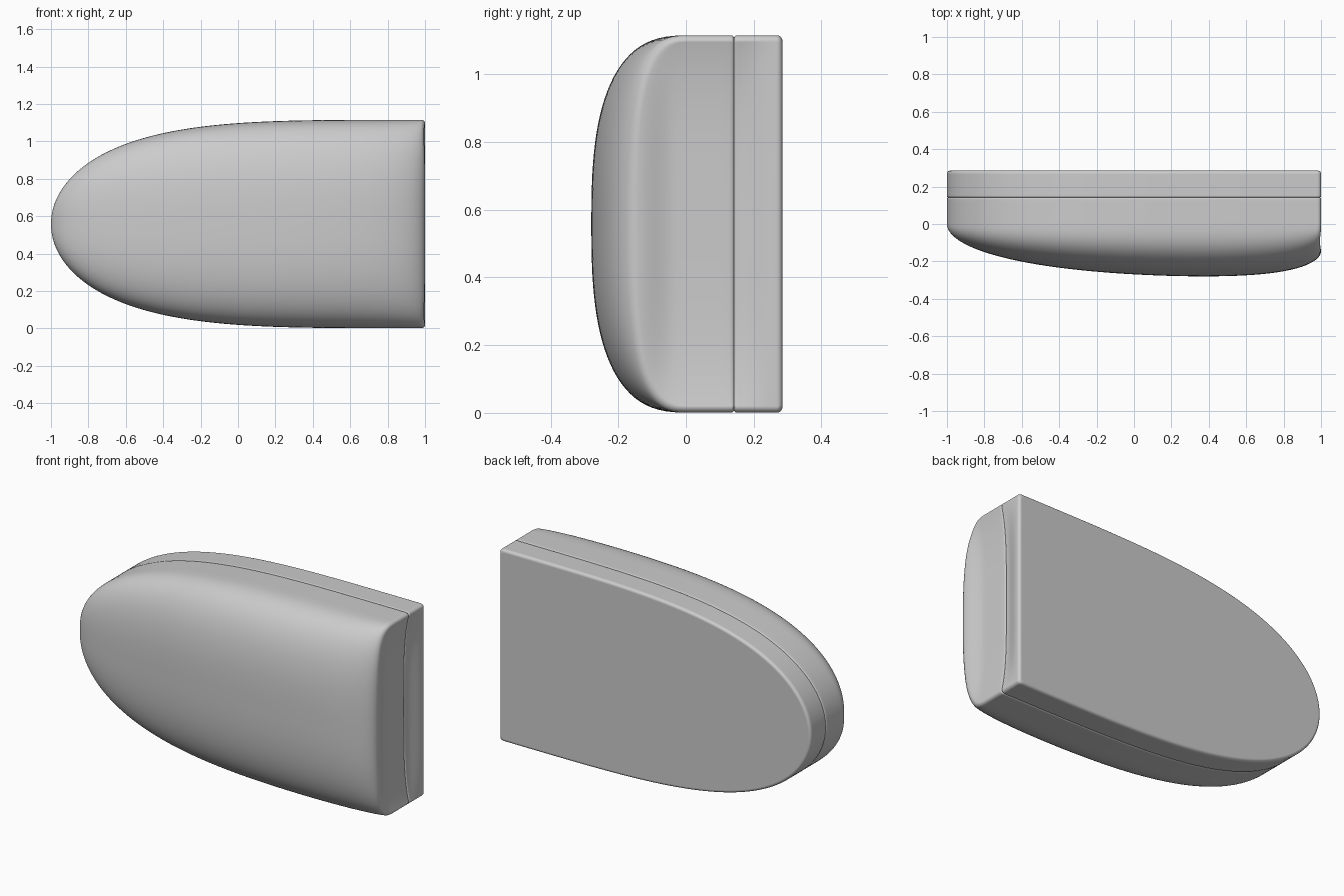
import bpy, bmesh
from math import cos, pi, sqrt

if "Cube" in bpy.data.objects:
    bpy.data.objects.remove(bpy.data.objects["Cube"])

HALF = 0.557          # half height of the outline
NX, NT = 96, 56       # stations along the length / across the height


def smooth(a, b, v):
    v = min(max((v - a) / (b - a), 0), 1)
    return v * v * (3 - 2 * v)


def half_width(x):
    # Bullet-shaped outline with softly rounded corners at the blunt end
    q = max(0, (x - 0.98) / 0.02)
    u = (1 - x) / 2
    return HALF * sqrt(max(0, 1 - u ** 4)) - 0.018 * (1 - sqrt(max(0, 1 - q * q)))


def dome(x, t):
    # Front surface: rises from the tip, rolls off at the blunt end
    u, v = (1 - x) / 2, (1 + x) / 2
    g = sqrt(max(0, 1 - u ** 3)) * (0.5 + 0.5 * sqrt(max(0, 1 - v ** 8)))
    return -0.288 * g * max(0, 1 - abs(t) ** 2.7) ** (1 / 2.7)


def dip(y, t):
    # Shallow scoop in the blunt end face
    return 0.03 * (1 - t ** 4) * smooth(-0.15, -0.03, y) * (1 - smooth(0.15, 0.27, y))


def make_shell(name, rows, front):
    """rows: (y, inset) from the front rim to the back rim."""
    bm = bmesh.new()
    xs = [-cos(pi * i / NX) for i in range(NX + 1)]
    ts = [-cos(pi * j / NT) for j in range(NT + 1)]
    y0, y1 = rows[0][0], rows[-1][0]

    def point(x, t, y, inset):
        k = 1 - inset / HALF
        px = x * (1 - inset)
        if x > 0.9:
            px -= dip(y, t) * smooth(0.9, 1, x)
        return (px, y, HALF + 0.001 + t * half_width(x) * k)

    def grid(table):
        vs = [[bm.verts.new(p) for p in line] for line in table]
        for a, b in zip(vs, vs[1:]):
            for i in range(len(a) - 1):
                bm.faces.new((a[i], a[i + 1], b[i + 1], b[i]))

    # front, back, two long walls and the blunt end
    grid([[point(x, t, front(x, t), rows[0][1]) for t in ts] for x in xs])
    grid([[point(x, t, y1, rows[-1][1]) for t in ts] for x in xs])
    for t in (-1, 1):
        grid([[point(x, t, y, r) for y, r in rows] for x in xs])
    end = []
    for t in ts:
        yf = front(1, t)
        end.append([point(1, t, yf + (y - y0) * (y1 - yf) / (y1 - y0), r) for y, r in rows])
    grid(end)

    bmesh.ops.remove_doubles(bm, verts=bm.verts, dist=0.00005)
    bmesh.ops.dissolve_degenerate(bm, edges=bm.edges, dist=0.00005)
    bmesh.ops.recalc_face_normals(bm, faces=bm.faces)
    me = bpy.data.meshes.new(name)
    bm.to_mesh(me)
    bm.free()
    ob = bpy.data.objects.new(name, me)
    bpy.context.collection.objects.link(ob)
    bpy.ops.object.select_all(action='DESELECT')
    ob.select_set(True)
    bpy.context.view_layer.objects.active = ob
    bpy.ops.object.shade_smooth_by_angle(angle=0.7)
    return ob


def rounding(y, r, side):
    # Quarter-round rim rows; side -1 = front rim, +1 = back rim
    rows = []
    for i in range(6):
        a = pi / 2 * i / 5
        rows.append((y - side * r * (1 - cos(pi / 2 - a)), r * (1 - cos(a))))
    return rows[::side]if side > 0 else rows[::-1]


# Domed main body
wall = [(0.13 * i / 14, 0) for i in range(14)]
make_shell("body", wall + rounding(0.142, 0.008, 1), dome)

# Flat back cover
mid = [(0.155 + 0.11 * i / 10, 0) for i in range(11)]
make_shell("back_cover", rounding(0.142, 0.008, -1) + mid + rounding(0.285, 0.016, 1),
           lambda x, t: 0.142)
